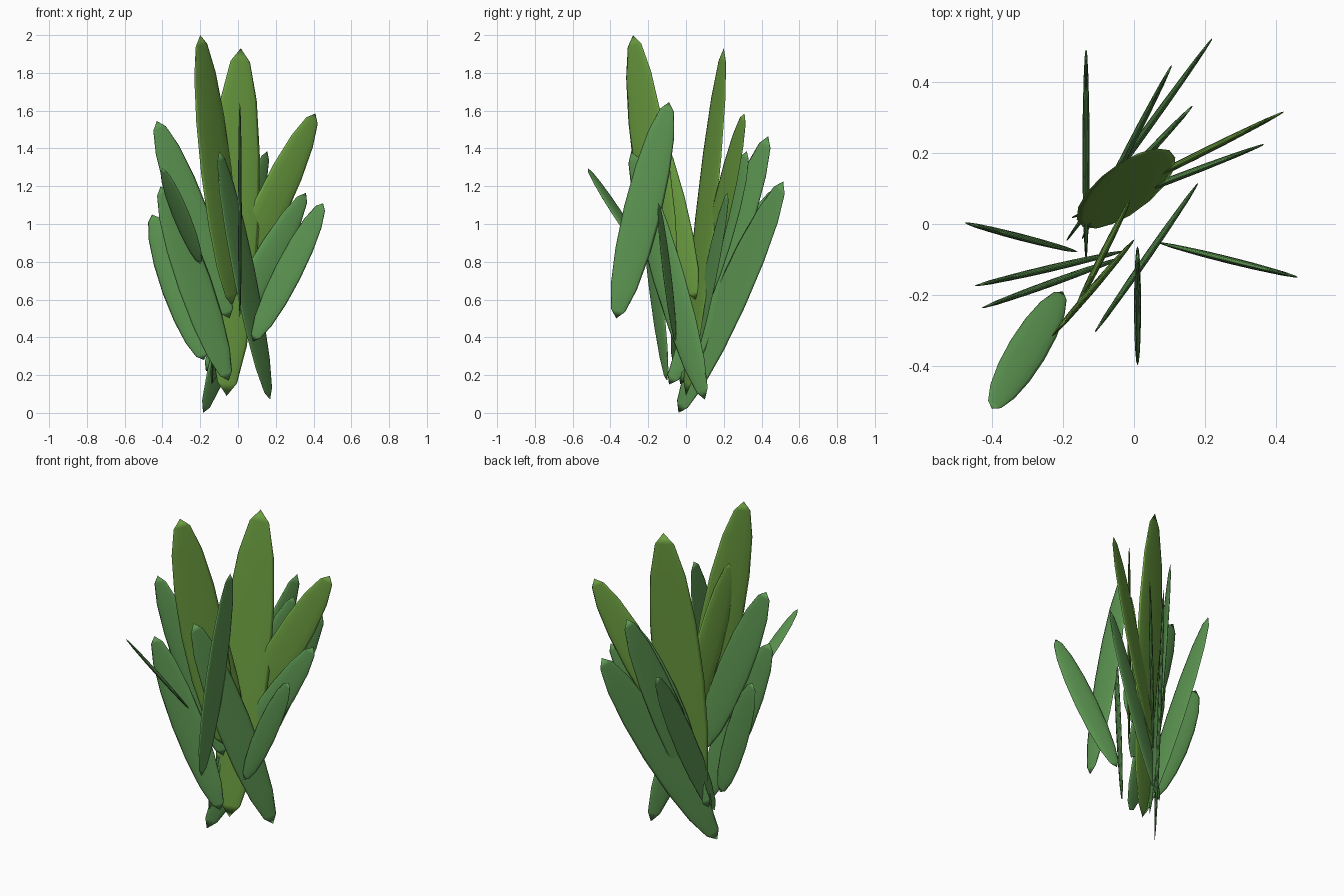
import bpy, bmesh
from mathutils import Vector, Matrix

if "Cube" in bpy.data.objects:
    bpy.data.objects.remove(bpy.data.objects["Cube"])


def material(name, rgb):
    m = bpy.data.materials.new(name)
    m.diffuse_color = (*rgb, 1)
    m.use_nodes = True
    m.node_tree.nodes["Principled BSDF"].inputs["Base Color"].default_value = m.diffuse_color
    return m


olive = material("yellow_green", (0.145, 0.335, 0.05))
green = material("leaf_green", (0.11, 0.31, 0.085))


def leaf(name, base, tip, width, mat, across=None, thick=0.02):
    """Flattened ellipsoid between two end points.
    By default its blade stands in the vertical plane of its own lean."""
    base, tip = Vector(base), Vector(tip)
    axis = (tip - base).normalized()
    if across:
        w = Vector(across)
        w = (w - axis * w.dot(axis)).normalized()
        n = axis.cross(w)
    else:
        n = Vector((axis.y, -axis.x, 0)).normalized()
        w = n.cross(axis)
    rot = Matrix((w, n, axis)).transposed().to_4x4()
    size = Matrix.Diagonal((width / 2, thick / 2, (tip - base).length / 2, 1))
    bm = bmesh.new()
    bmesh.ops.create_uvsphere(bm, u_segments=12, v_segments=8, radius=1,
                              matrix=Matrix.Translation((base + tip) / 2) @ rot @ size)
    bmesh.ops.recalc_face_normals(bm, faces=bm.faces)
    for f in bm.faces:
        f.smooth = True
    me = bpy.data.meshes.new(name)
    bm.to_mesh(me)
    bm.free()
    me.materials.append(mat)
    ob = bpy.data.objects.new(name, me)
    bpy.context.collection.objects.link(ob)


# tall yellow-green inner leaves
leaf("centre_leaf", (-0.06, 0.0, 0.09), (0.015, 0.2, 1.93), 0.29, olive, (0.93, 0.37, 0))
leaf("tall_left_leaf", (-0.03, -0.08, 0.57), (-0.2, -0.28, 2.0), 0.25, olive)
leaf("inner_right_leaf", (-0.07, 0.07, 0.58), (0.41, 0.31, 1.585), 0.2, olive)
leaf("inner_left_leaf", (-0.02, 0.05, 0.6), (-0.155, -0.22, 1.64), 0.18, olive)

# outer green leaves: base, tip, width
outer = [
    ((-0.045, -0.08, 0.5), (-0.43, -0.17, 1.545), 0.19),
    ((-0.05, -0.1, 0.17), (-0.41, -0.23, 1.2), 0.19),
    ((-0.18, -0.073, 0.28), (-0.455, -0.002, 1.05), 0.18),
    ((0.01, -0.37, 0.5), (0.01, -0.09, 1.645), 0.2),
    ((0.17, 0.1, 0.07), (-0.1, -0.29, 1.385), 0.2),
    ((0.08, -0.055, 0.38), (0.45, -0.147, 1.11), 0.15),
    ((-0.17, 0.02, 0.22), (0.36, 0.222, 1.165), 0.17),
    ((-0.1, 0.05, 0.48), (0.155, 0.322, 1.385), 0.16),
    ((-0.14, -0.03, 0.15), (0.1, 0.435, 1.465), 0.19),
    ((-0.185, -0.04, 0.0), (0.215, 0.515, 1.225), 0.21),
    ((-0.135, -0.09, 0.15), (-0.135, 0.485, 1.19), 0.17),
]
for i, (b, t, w) in enumerate(outer):
    leaf(f"outer_leaf_{i + 1}", b, t, w, green)

# small leaf lying back at the front left
leaf("small_front_leaf", (-0.2, -0.19, 0.79), (-0.4, -0.52, 1.295), 0.11, green, (0.86, -0.5, 0))
